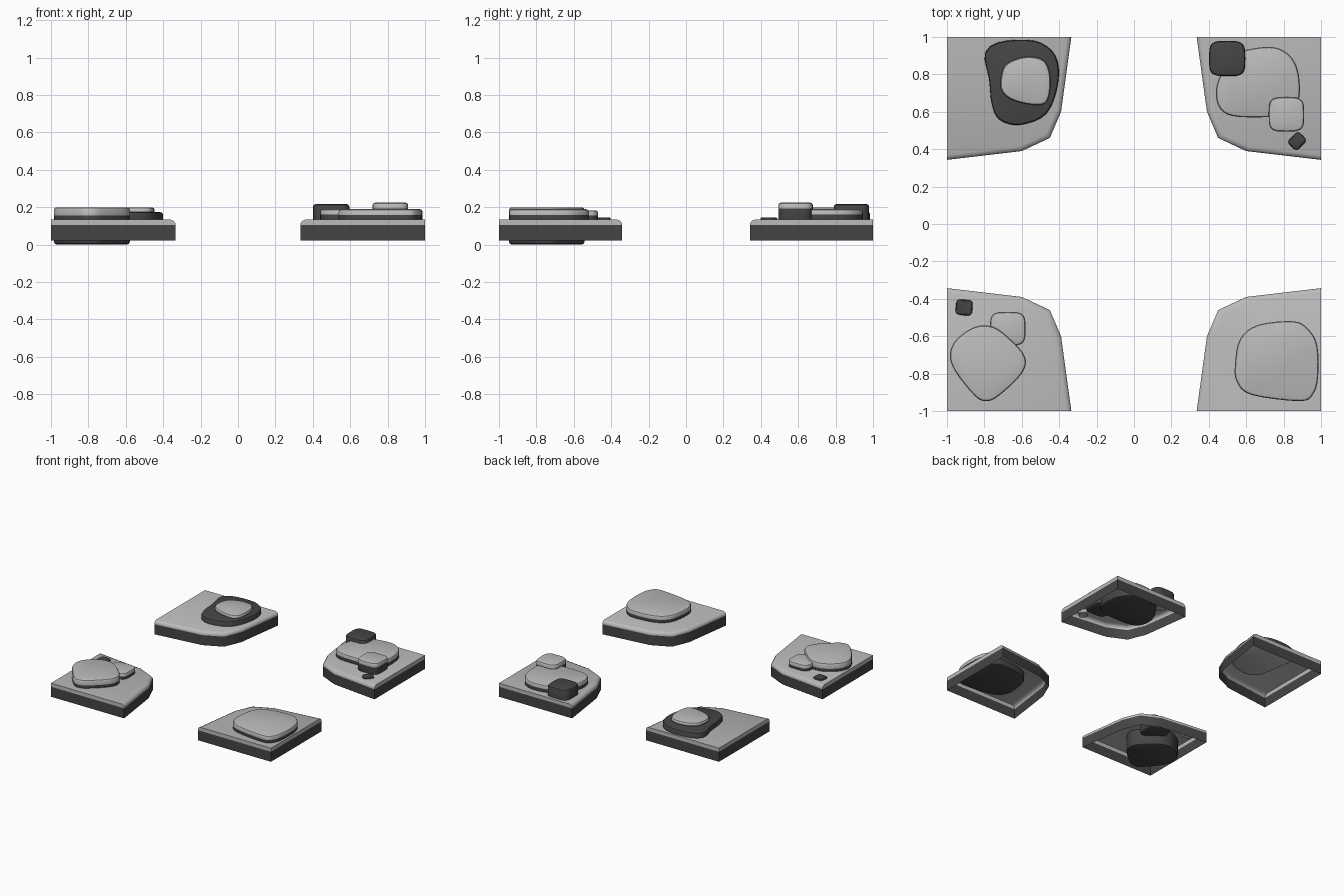
import bpy, bmesh, math
from mathutils import Vector

if "Cube" in bpy.data.objects:
    bpy.data.objects.remove(bpy.data.objects["Cube"])


def material(name, v):
    m = bpy.data.materials.new(name)
    m.diffuse_color = (v, v, v, 1)
    m.use_nodes = True
    m.node_tree.nodes["Principled BSDF"].inputs["Base Color"].default_value = m.diffuse_color
    return m


LIGHT = material("light grey", 0.5)
DARK = material("dark grey", 0.06)


def loft(name, outline, pivot, rings, split, dark_top=False, close_bottom=True, angle=35):
    """Stack scaled copies of an outline; rings = (z, scale). Colour changes at height split."""
    bm = bmesh.new()
    px, py = pivot
    loops = [[bm.verts.new((px + (x - px) * k, py + (y - py) * k, z)) for x, y in outline]
             for z, k in rings]
    n = len(outline)
    for a, b in zip(loops, loops[1:]):
        for i in range(n):
            j = (i + 1) % n
            bm.faces.new((a[i], a[j], b[j], b[i]))
    bm.faces.new(loops[-1])
    if close_bottom:
        bm.faces.new(loops[0][::-1])
    # faces above the split height are light, or dark on upturned stones
    for f in bm.faces:
        above = f.calc_center_median().z > split
        f.material_index = int(above == dark_top)
    me = bpy.data.meshes.new(name)
    bm.to_mesh(me)
    bm.free()
    me.materials.append(LIGHT)
    me.materials.append(DARK)
    ob = bpy.data.objects.new(name, me)
    bpy.context.collection.objects.link(ob)
    bpy.ops.object.select_all(action='DESELECT')
    ob.select_set(True)
    bpy.context.view_layer.objects.active = ob
    bpy.ops.object.shade_smooth_by_angle(angle=math.radians(angle))
    return ob


def ccw(pts):
    area = sum(a[0] * b[1] - b[0] * a[1] for a, b in zip(pts, pts[1:] + pts[:1]))
    return pts if area > 0 else pts[::-1]


def smooth(pts, steps=4):
    """Closed Catmull-Rom curve through the points."""
    out, n = [], len(pts)
    for i in range(n):
        a, b, c, d = (Vector(pts[(i + k) % n]) for k in (-1, 0, 1, 2))
        for s in range(steps):
            t = s / steps
            p = 0.5 * (2 * b + (c - a) * t + (2 * a - 5 * b + 4 * c - d) * t * t
                       + (3 * b - a - 3 * c + d) * t ** 3)
            out.append((p.x, p.y))
    return out


def squircle(cx, cy, hx, hy, turn=0, power=0.5, n=24):
    """Rounded rectangle for the small pebbles."""
    out = []
    c, s = math.cos(math.radians(turn)), math.sin(math.radians(turn))
    for i in range(n):
        t = 2 * math.pi * i / n
        u, v = math.cos(t), math.sin(t)
        x = hx * math.copysign(abs(u) ** power, u)
        y = hy * math.copysign(abs(v) ** power, v)
        out.append((cx + x * c - y * s, cy + x * s + y * c))
    return out


def stone(name, outline, z0, z1, split, dark_top=False, soft=0.016):
    """Flat stone with rounded top and bottom rims."""
    outline = ccw(outline)
    n = len(outline)
    pivot = (sum(p[0] for p in outline) / n, sum(p[1] for p in outline) / n)
    r = sum(math.dist(p, pivot) for p in outline) / n
    k1, k2 = 1 - 0.3 * soft / r, 1 - soft / r
    rings = [(z0, k2), (z0 + 0.005, k1), (z0 + 0.016, 1), (split, 1),
             (z1 - 0.012, 1), (z1 - 0.004, k1), (z1, k2)]
    return loft(name, outline, pivot, rings, split, dark_top)


# Four hollow corner tiles, open underneath, rounded only along the inner edge
CORNER = [(1, 1), (0.335, 1), (0.39, 0.6), (0.45, 0.46), (0.6, 0.39), (1, 0.343)]
for side, sx in (("left", -1), ("right", 1)):
    for end, sy in (("front", -1), ("back", 1)):
        loft(f"{end}_{side}_tile", ccw([(x * sx, y * sy) for x, y in CORNER]), (sx, sy),
             [(0.022, 1), (0.104, 1), (0.115, 1), (0.127, 0.988), (0.134, 0.962)],
             0.104, close_bottom=False, angle=50)

# Back left: upturned dark stone with a light pebble on it
stone("back_left_dark_stone", smooth([
    (-.797, .909), (-.717, .973), (-.53, .979), (-.42, .9), (-.406, .75), (-.47, .588),
    (-.61, .53), (-.717, .556), (-.76, .64), (-.775, .775)]), 0.095, 0.175, 0.125, True)
stone("back_left_pebble", smooth([
    (-.71, .79), (-.68, .856), (-.583, .893), (-.487, .877), (-.449, .80),
    (-.455, .68), (-.503, .636), (-.636, .658), (-.706, .71)]), 0.13, 0.2, 0.178)

# Back right: large stone with pebbles
stone("back_right_stone", smooth([
    (.444, .749), (.503, .856), (.567, .92), (.727, .947), (.824, .909), (.877, .818),
    (.882, .668), (.824, .594), (.717, .572), (.524, .578), (.449, .636)]), 0.065, 0.19, 0.16)
stone("back_right_dark_pebble", squircle(.498, .885, .097, .094), 0.12, 0.217, 0.13, True)
stone("back_right_light_pebble", squircle(.815, .586, .095, .092), 0.085, 0.225, 0.193)
stone("back_right_chip", squircle(.872, .443, .042, .036, 45), 0.085, 0.146, 0.11, True, 0.008)

# Front left: deep stone reaching the ground, with pebbles
stone("front_left_stone", smooth([
    (-.984, -.695), (-.947, -.615), (-.85, -.55), (-.754, -.55), (-.663, -.615),
    (-.583, -.71), (-.6, -.80), (-.717, -.914), (-.786, -.947), (-.85, -.92),
    (-.957, -.786)]), 0.0, 0.2, 0.157)
stone("front_left_pebble", squircle(-.675, -.56, .095, .09), 0.075, 0.183, 0.155)
stone("front_left_chip", squircle(-.908, -.446, .045, .042, -5), 0.085, 0.146, 0.11, True, 0.008)

# Front right: one large stone
stone("front_right_stone", smooth([
    (.54, -.75), (.567, -.615), (.663, -.54), (.85, -.52), (.93, -.56), (.98, -.65),
    (.984, -.82), (.957, -.91), (.888, -.947), (.63, -.914), (.55, -.845)]), 0.08, 0.19, 0.158)
